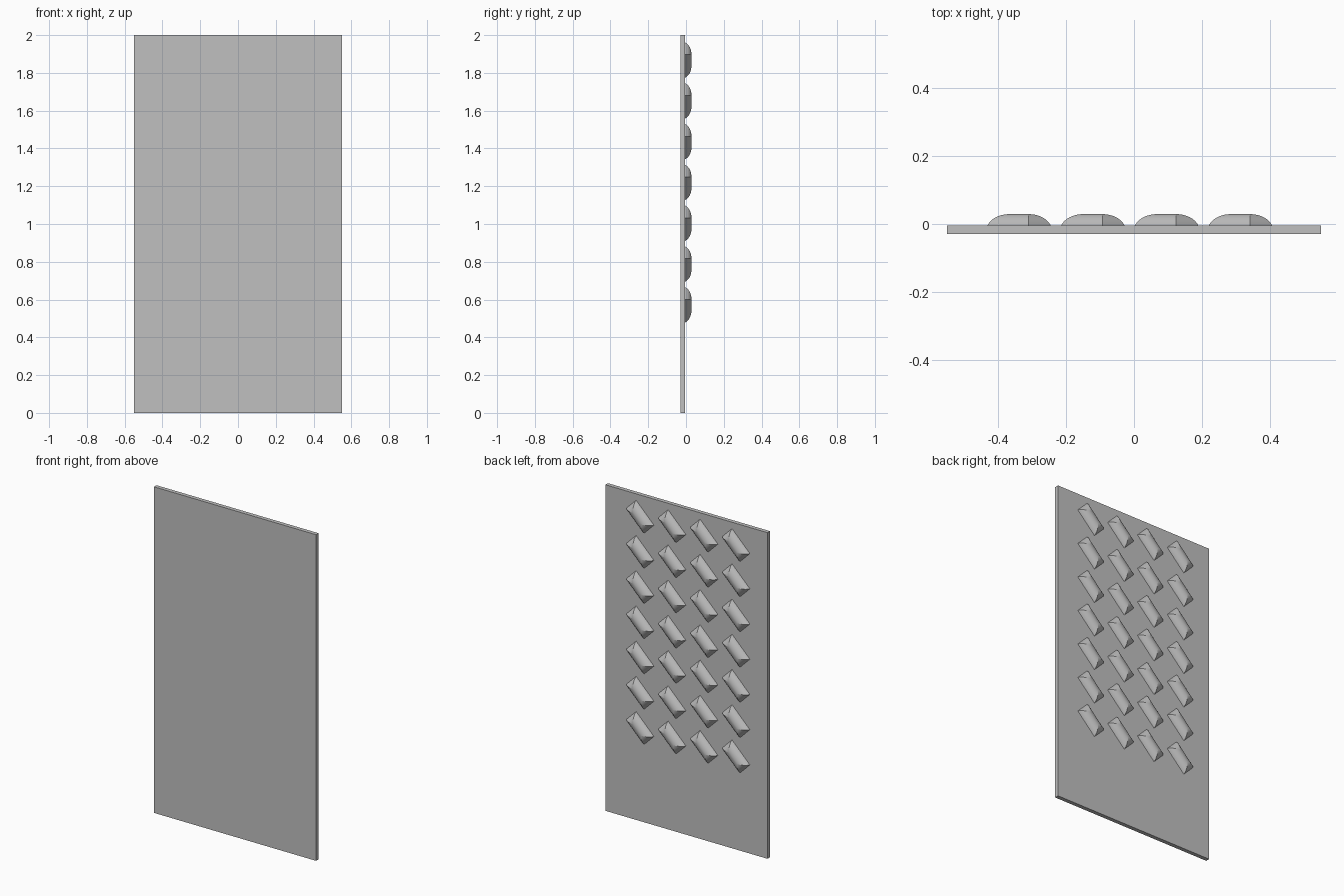
import bpy, bmesh, math
from mathutils import Matrix, Vector

cube = bpy.data.objects.get("Cube")
if cube:
    bpy.data.objects.remove(cube, do_unlink=True)

PLATE_FRONT, PLATE_BACK, BACK = -0.029, -0.004, 0.029
LENGTH, WIDTH = 0.171, 0.0915
HEIGHT = BACK - PLATE_BACK
STEPS = 12

grey = bpy.data.materials.new("plain grey")
grey.use_nodes = True
colour = (0.53, 0.53, 0.53, 1)
grey.diffuse_color = colour
grey.node_tree.nodes["Principled BSDF"].inputs["Base Color"].default_value = colour


def add_object(name, mesh, matrix):
    obj = bpy.data.objects.new(name, mesh)
    obj.matrix_world = matrix
    bpy.context.collection.objects.link(obj)
    return obj


# Flat backing plate
bm = bmesh.new()
bmesh.ops.create_cube(bm, size=1)
thickness = PLATE_BACK - PLATE_FRONT
bmesh.ops.scale(bm, vec=(1.1, thickness, 2), verts=bm.verts)
mesh = bpy.data.meshes.new("plate")
bm.to_mesh(mesh)
bm.free()
mesh.materials.append(grey)
add_object("plate", mesh, Matrix.Translation((0, (PLATE_FRONT + PLATE_BACK) / 2, 1)))


# Raised stud: a rectangle whose four sides curve in to a ridge, with mitred corners
def stud_mesh():
    bm = bmesh.new()
    half = WIDTH / 2
    radius = (half ** 2 + HEIGHT ** 2) / (2 * HEIGHT)
    start = math.asin(half / radius)
    rings = []
    for i in range(STEPS + 1):
        angle = start * (1 - i / STEPS)
        inset = half - radius * math.sin(angle)
        z = radius * math.cos(angle) - (radius - HEIGHT)
        x, y = LENGTH / 2 - inset, half - inset
        corners = ((-x, -y), (x, -y), (x, y), (-x, y))
        rings.append([bm.verts.new((cx, cy, z)) for cx, cy in corners])
    for low, high in zip(rings, rings[1:]):
        for a in range(4):
            b = (a + 1) % 4
            face = bm.faces.new((low[a], low[b], high[b], high[a]))
            face.smooth = True
        for a in range(4):
            bm.edges.get((low[a], high[a])).smooth = False
    bm.faces.new(rings[0][::-1])
    for edge in bm.edges:
        if all(v in rings[0] for v in edge.verts):
            edge.smooth = False
    bmesh.ops.remove_doubles(bm, verts=bm.verts, dist=1e-5)
    mesh = bpy.data.meshes.new("stud")
    bm.to_mesh(mesh)
    bm.free()
    mesh.materials.append(grey)
    return mesh


# Grid of studs on the back, each turned to the diagonal
along = Vector((1, 0, 1)).normalized()
across = Vector((1, 0, -1)).normalized()
turn = Matrix((along, across, Vector((0, 1, 0)))).transposed().to_4x4()
stud = stud_mesh()
for row in range(7):
    for col in range(4):
        place = Matrix.Translation((-0.338 + 0.217 * col, PLATE_BACK, 0.572 + 0.216 * row))
        add_object(f"stud_{row + 1}_{col + 1}", stud, place @ turn)
